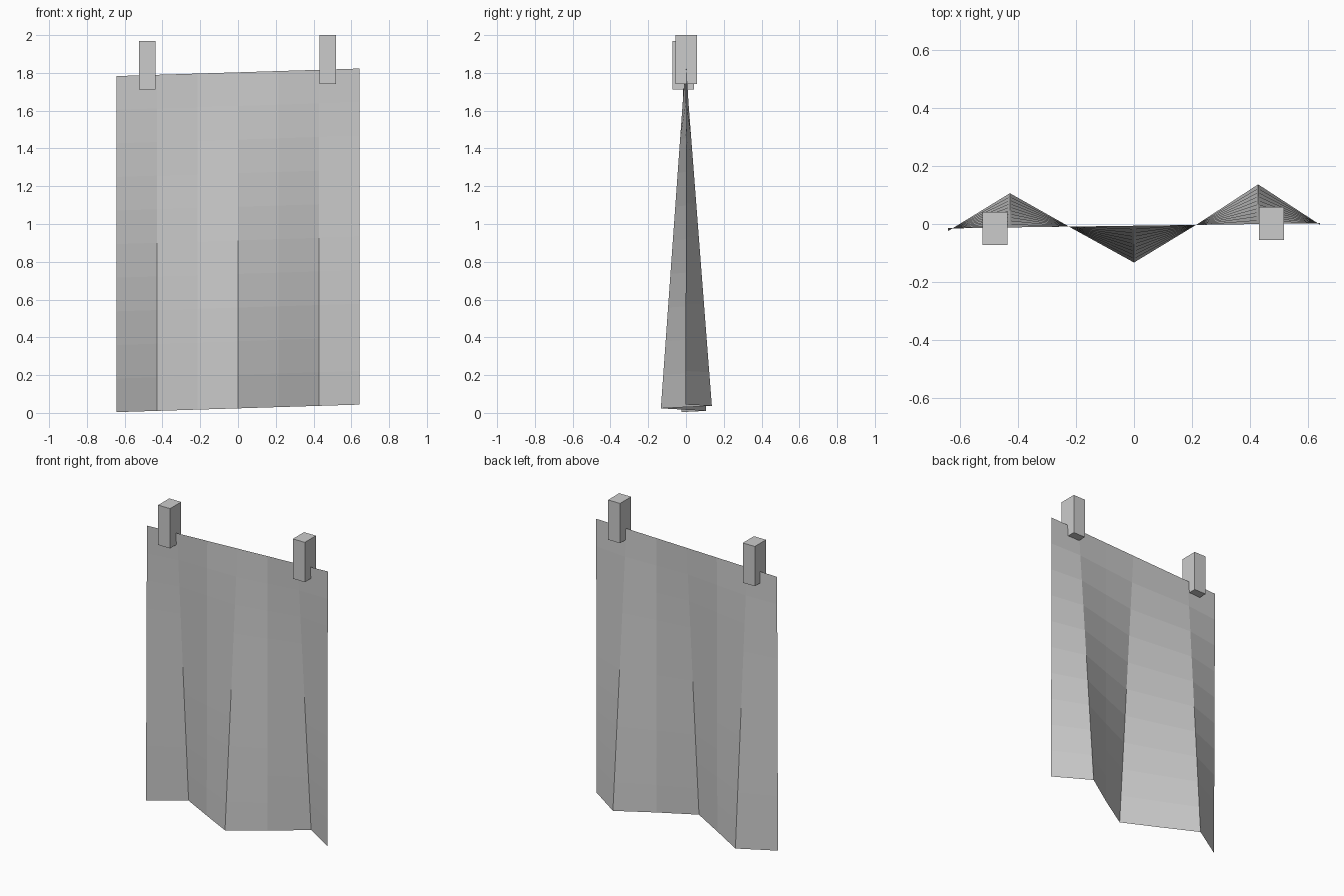
import bpy, bmesh

if "Cube" in bpy.data.objects:
    bpy.data.objects.remove(bpy.data.objects["Cube"])

ROWS = 10
SLOPE_Z, SLOPE_Y = 0.031, 0.0135   # the line the cloth hangs from is slightly askew
HALF = 0.643


def make_object(name, bm):
    mesh = bpy.data.meshes.new(name)
    bm.to_mesh(mesh)
    bm.free()
    obj = bpy.data.objects.new(name, mesh)
    bpy.context.collection.objects.link(obj)
    return obj


# Hanging cloth: a flat top edge that spreads into zigzag folds at the hem
hem_folds = [-0.01, 0.118, -0.006, -0.127, 0.0, 0.137, -0.006]
bm = bmesh.new()
grid = []
for r in range(ROWS + 1):
    t = r / ROWS
    row = []
    for c, fold in enumerate(hem_folds):
        x = -HALF + 2 * HALF * c / (len(hem_folds) - 1)
        y = -0.006 + SLOPE_Y * x + fold * t
        z = 1.803 + SLOPE_Z * x - 1.779 * t
        row.append(bm.verts.new((x, y, z)))
    grid.append(row)
for upper, lower in zip(grid, grid[1:]):
    for c in range(len(upper) - 1):
        bm.faces.new((lower[c], lower[c + 1], upper[c + 1], upper[c]))
make_object("cloth", bm)


# Two pegs gripping the top edge
def peg(name, x, y, z):
    bm = bmesh.new()
    bmesh.ops.create_cube(bm, size=1)
    bmesh.ops.scale(bm, vec=(0.086, 0.114, 0.258), verts=bm.verts)
    make_object(name, bm).location = (x, y, z)


peg("left_peg", -0.48, -0.015, 1.841)
peg("right_peg", 0.475, 0.002, 1.871)
